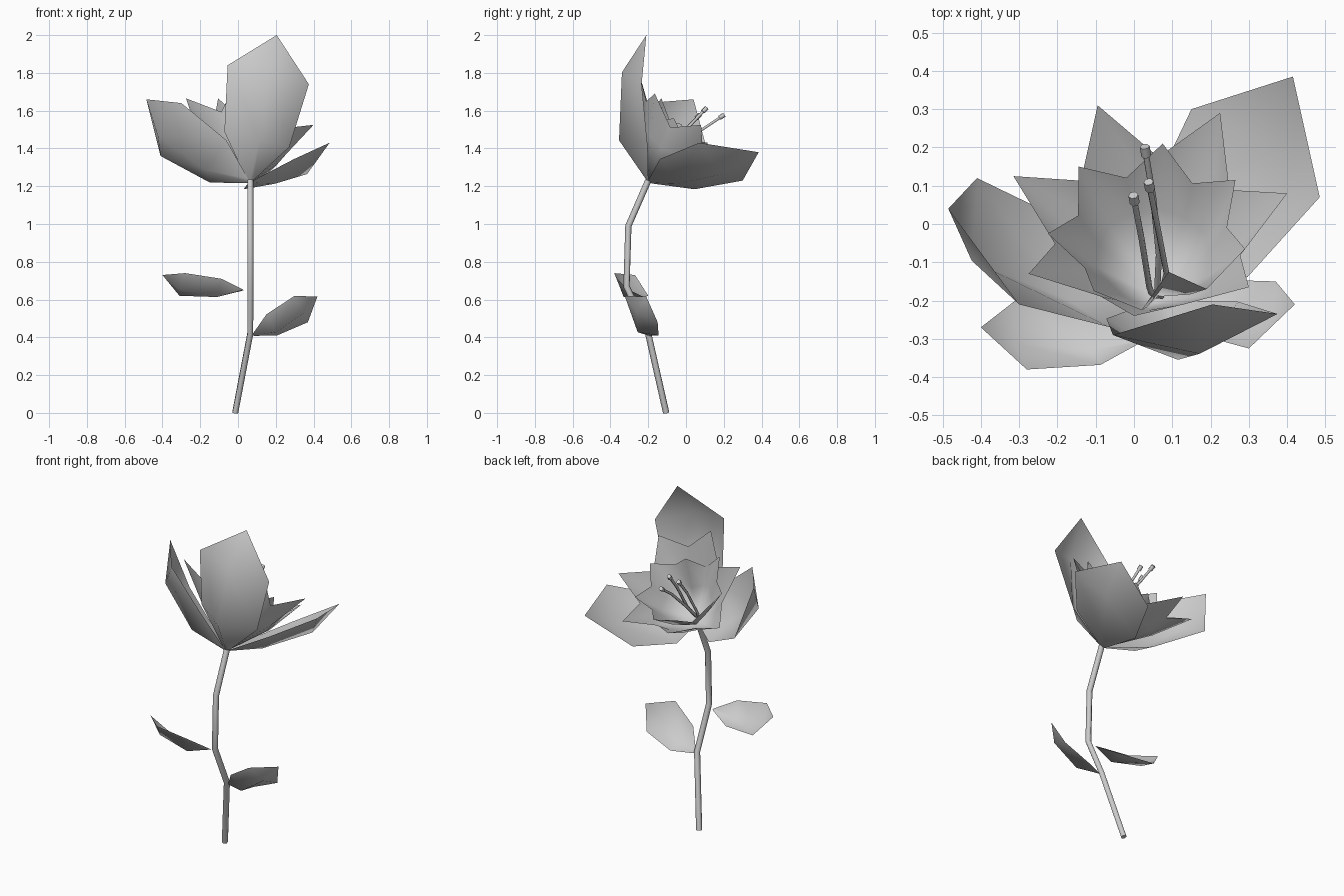
import bpy, bmesh
from mathutils import Vector as V

if "Cube" in bpy.data.objects:
    bpy.data.objects.remove(bpy.data.objects["Cube"])


def mesh(name, verts, faces):
    me = bpy.data.meshes.new(name)
    me.from_pydata([tuple(v) for v in verts], [], faces)
    me.polygons.foreach_set("use_smooth", [True] * len(faces))
    ob = bpy.data.objects.new(name, me)
    bpy.context.collection.objects.link(ob)
    return ob


def blade(name, base, left, right, tip, low, high):
    """Cupped petal or leaf: rows of left, centre, right points, closed by a tip."""
    b, l, r, t = V(base), V(left), V(right), V(tip)
    l, r = l - b, r - b
    n = l.cross(r).normalized()
    rows = [
        (l * .06 - r * .03, V((0, 0, 0)), r * .06 - l * .03),
        (l * .6 - r * .2, (l + r) * .21 + n * low, r * .6 - l * .2),
        (l, (l + r) * .52 + n * high, r),
    ]
    verts = [b + p for row in rows for p in row] + [t]
    faces = [(i, i + 1, i + 4, i + 3) for i in (0, 1, 3, 4)] + [(6, 7, 9), (7, 8, 9)]
    return mesh(name, verts, faces)


def crown(name, base, tips, notch, push, fixed={}):
    """Ring of joined inner petals with a zigzag rim; fixed holds chosen notches."""
    b = V(base)
    axis = V((0, .6, .8))
    tips = [V(t) - b for t in tips]
    rim = []
    for i, t in enumerate(tips):
        gap = (t + tips[(i + 1) % len(tips)]) * .5 * notch
        rim += [t, V(fixed[i]) - b if i in fixed else gap]
    n = len(rim)
    mid = []
    for i, p in enumerate(rim):
        q = p * (.5 if i % 2 == 0 else .62)
        d = (q - axis * q.dot(axis)).normalized()
        mid.append(q + d * push * (.6 + .5 * d.y))
    verts = [b] + [b + p for p in mid] + [b + p for p in rim]
    faces = []
    for i in range(n):
        j = (i + 1) % n
        faces += [(0, 1 + i, 1 + j), (1 + i, 1 + n + i, 1 + n + j, 1 + j)]
    return mesh(name, verts, faces)


def tube(name, pts, radius):
    cu = bpy.data.curves.new(name, 'CURVE')
    cu.dimensions = '3D'
    cu.bevel_depth = radius
    cu.bevel_resolution = 1
    cu.use_fill_caps = True
    sp = cu.splines.new('POLY')
    sp.points.add(len(pts) - 1)
    for p, co in zip(sp.points, pts):
        p.co = (*co, 1)
    ob = bpy.data.objects.new(name, cu)
    bpy.context.collection.objects.link(ob)
    return ob


# Stem
tube("stem", [(-.015, -.105, 0), (.065, -.2, .42), (.065, -.315, .67),
              (.065, -.305, .99), (.065, -.2, 1.23)], .017)

# Leaves
blade("leaf_left", (.03, -.3, .65), (-.28, -.38, .74), (-.31, -.2, .62), (-.4, -.27, .73), .06, .035)
blade("leaf_right", (.075, -.2, .41), (.37, -.15, .48), (.3, -.325, .62), (.42, -.21, .615), .06, .035)

# Three large outer petals
heart = (.06, -.2, 1.22)
blade("outer_petal_front", heart, (.375, -.235, 1.74), (-.055, -.29, 1.84), (.205, -.21, 2), .13, .075)
blade("outer_petal_left", heart, (-.3, -.21, 1.64), (-.41, .12, 1.36), (-.485, .04, 1.66), .1, .09)
blade("outer_petal_right", heart, (.15, .3, 1.23), (.485, .07, 1.43), (.415, .385, 1.38), .06, .08)

# Inner petal rings
crown("middle_petals", (.06, -.2, 1.22),
      [(0, -.24, 1.77), (.3, -.165, 1.69), (.4, .08, 1.525), (.225, .29, 1.36),
       (-.095, .31, 1.38), (-.315, .125, 1.4), (-.275, -.13, 1.665)], .75, .04,
      {0: (.13, -.21, 1.65)})
crown("inner_petals", (.06, -.19, 1.235),
      [(.09, -.125, 1.62), (.29, -.065, 1.56), (.265, .115, 1.43), (.075, .21, 1.38),
       (-.145, .15, 1.4), (-.225, -.025, 1.53), (-.105, -.175, 1.665)], .84, .035,
      {0: (.19, -.17, 1.54), 6: (.02, -.225, 1.55)})

# Stamens with small anther tips
stamens = [
    [(.06, -.19, 1.25), (.065, -.08, 1.36), (.05, .07, 1.49), (.03, .19, 1.57)],
    [(.07, -.19, 1.25), (.085, -.13, 1.33), (.06, .0, 1.5), (.04, .1, 1.605)],
    [(.05, -.19, 1.25), (.04, -.165, 1.29), (.02, -.04, 1.46), (0, .065, 1.57)],
]
for i, pts in enumerate(stamens):
    tube(f"stamen_{i + 1}", pts, .008)
    a, b = V(pts[-2]), V(pts[-1])
    d = (b - a).normalized()
    tube(f"anther_{i + 1}", [b - d * .015, b + d * .015], .013)
